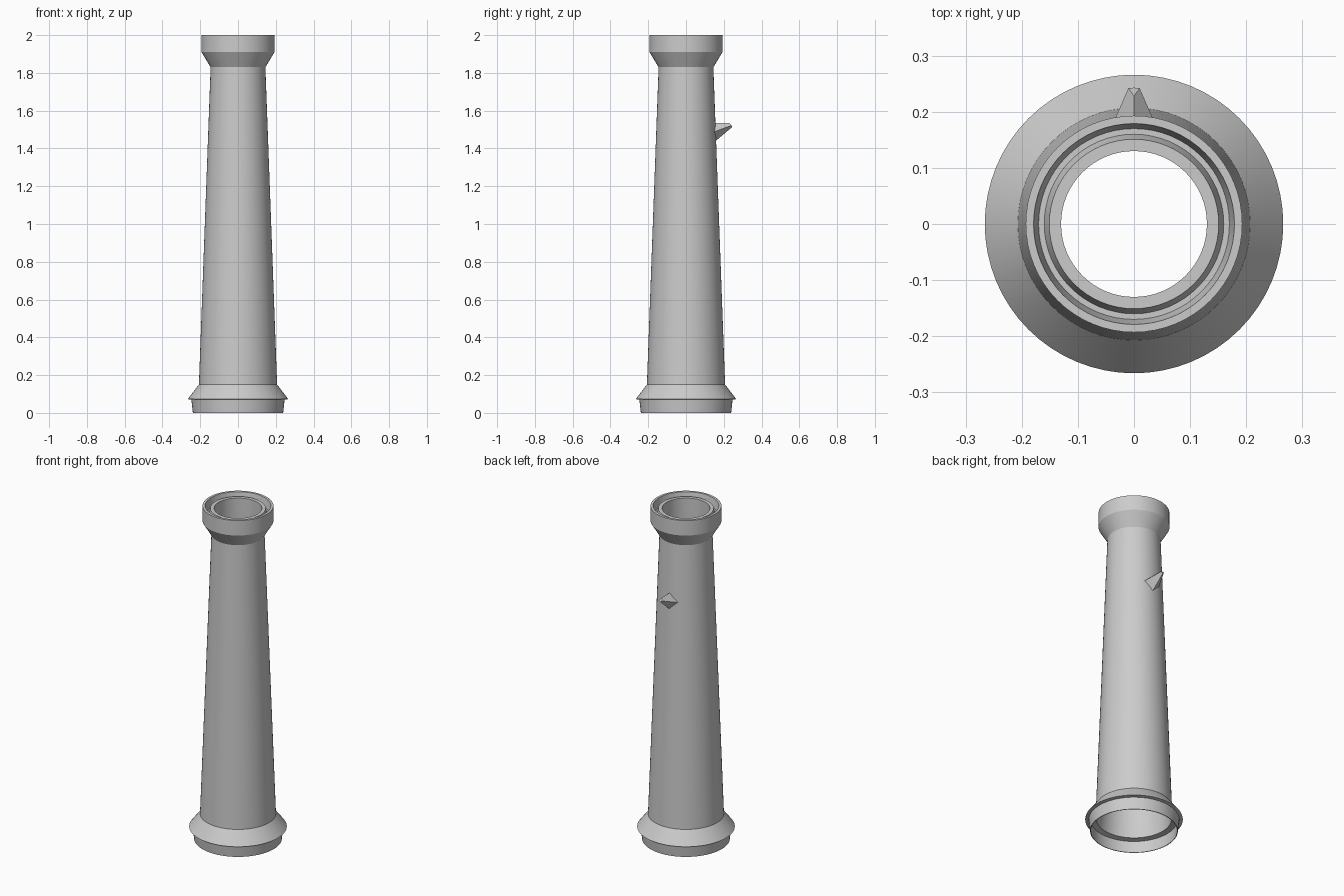
import bpy, bmesh, math
from mathutils import Vector

cube = bpy.data.objects.get("Cube")
if cube:
    bpy.data.objects.remove(cube)

grey = bpy.data.materials.new("plain_grey")
grey.use_nodes = True
grey.diffuse_color = (0.6, 0.6, 0.6, 1)
grey.node_tree.nodes["Principled BSDF"].inputs["Base Color"].default_value = (0.6, 0.6, 0.6, 1)


def add_object(name, bm):
    bmesh.ops.recalc_face_normals(bm, faces=bm.faces)
    mesh = bpy.data.meshes.new(name)
    bm.to_mesh(mesh)
    bm.free()
    obj = bpy.data.objects.new(name, mesh)
    bpy.context.collection.objects.link(obj)
    mesh.materials.append(grey)
    return obj


def lathe(name, profile, steps=64):
    """Spin a closed (radius, height) outline about the z axis."""
    bm = bmesh.new()
    verts = [bm.verts.new((r, 0, z)) for r, z in profile]
    edges = [bm.edges.new((v, verts[i - 1])) for i, v in enumerate(verts)]
    bmesh.ops.spin(bm, geom=verts + edges, cent=(0, 0, 0), axis=(0, 0, 1),
                   angle=math.tau, steps=steps, use_merge=True)
    bmesh.ops.remove_doubles(bm, verts=bm.verts, dist=1e-5)
    obj = add_object(name, bm)
    bpy.ops.object.select_all(action='DESELECT')
    obj.select_set(True)
    bpy.context.view_layer.objects.active = obj
    bpy.ops.object.shade_smooth_by_angle(angle=math.radians(25))
    return obj


# Hollow tube: foot skirt, flange, tapered shaft, muzzle collar, groove, bore
lathe("tube", [
    (0.239, 0), (0.247, 0.07), (0.266, 0.073), (0.207, 0.15),
    (0.145, 1.83), (0.193, 1.91), (0.193, 2.0),
    (0.179, 2.0), (0.17, 1.95), (0.16, 1.95), (0.151, 1.985),
    (0.13, 1.985), (0.13, 1.83), (0.195, 0.15), (0.205, 0.075),
    (0.236, 0.07), (0.235, 0),
])


# Tapered diamond lug on the back of the shaft
bm = bmesh.new()
base = [(0, 0.14, 1.535), (0.055, 0.14, 1.485), (0, 0.14, 1.425), (-0.055, 0.14, 1.485)]
tip = [(0, 0.228, 1.535), (0.01, 0.242, 1.522), (0, 0.243, 1.512), (-0.01, 0.242, 1.522)]
rings = [[bm.verts.new(Vector(p)) for p in ring] for ring in (base, tip)]
for ring in rings:
    bm.faces.new(ring)
for i in range(4):
    bm.faces.new((rings[0][i - 1], rings[0][i], rings[1][i], rings[1][i - 1]))
add_object("rear_lug", bm)
